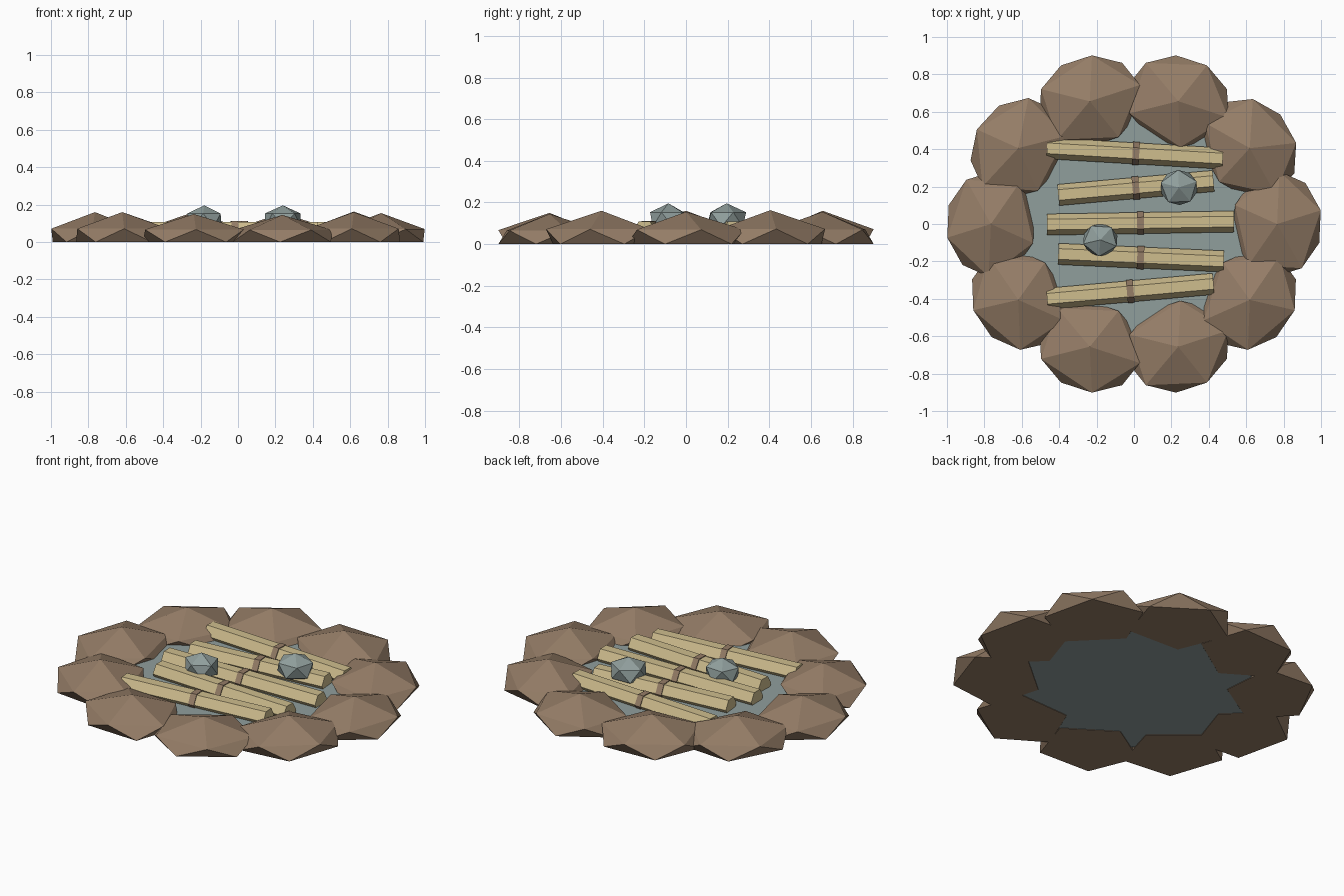
import bpy
import bmesh
from math import radians, cos, sin, atan2, hypot
from mathutils import Matrix, Vector

if "Cube" in bpy.data.objects:
    bpy.data.objects.remove(bpy.data.objects["Cube"], do_unlink=True)


def make_material(name, rgb):
    mat = bpy.data.materials.new(name)
    mat.use_nodes = True
    color = (*rgb, 1.0)
    mat.diffuse_color = color
    mat.node_tree.nodes["Principled BSDF"].inputs["Base Color"].default_value = color
    return mat


brown = make_material("earth_brown", (0.30, 0.205, 0.135))
straw = make_material("straw_yellow", (0.62, 0.51, 0.27))
grey = make_material("blue_grey", (0.28, 0.345, 0.335))


def finish(name, bm, mat):
    bmesh.ops.recalc_face_normals(bm, faces=bm.faces)
    mesh = bpy.data.meshes.new(name)
    bm.to_mesh(mesh)
    bm.free()
    mesh.materials.append(mat)
    obj = bpy.data.objects.new(name, mesh)
    bpy.context.collection.objects.link(obj)
    return obj


def boulder(name, mat, center, size, turn, heading=0.0, flat_base=False):
    """Low-poly boulder; heading turns the stretched shape, turn spins its facets."""
    bm = bmesh.new()
    bmesh.ops.create_icosphere(bm, subdivisions=1, radius=1.0)
    if flat_base:
        for v in bm.verts:
            v.co.z = max(v.co.z, 0.0)
    shape = (Matrix.Translation(center)
             @ Matrix.Rotation(heading, 4, "Z")
             @ Matrix.Diagonal((*size, 1.0))
             @ Matrix.Rotation(radians(turn), 4, "Z"))
    bm.transform(shape)
    return finish(name, bm, mat)


def prism(name, mat, center, radius, length, yaw):
    """Hexagonal bar lying flat, with a flat side on top."""
    bm = bmesh.new()
    bmesh.ops.create_cone(bm, cap_ends=True, segments=6, radius1=radius,
                          radius2=radius, depth=length)
    lay = Matrix.Rotation(radians(90), 4, "Y")
    # Put a corner of the hexagon toward the side, so a flat faces up
    corner = max((lay @ v.co for v in bm.verts), key=lambda c: c.y)
    spin = Matrix.Rotation(-atan2(corner.z, corner.y), 4, "X")
    bm.transform(Matrix.Translation(center) @ Matrix.Rotation(yaw, 4, "Z") @ spin @ lay)
    return finish(name, bm, mat)


# Shallow pool floor
bm = bmesh.new()
bmesh.ops.create_cone(bm, cap_ends=True, segments=20, radius1=1.0, radius2=1.0, depth=1.0)
bm.transform(Matrix.Translation((0, 0, 0.021)) @ Matrix.Diagonal((0.68, 0.62, 0.038, 1.0)))
finish("pool_floor", bm, grey)

# Ring of earth boulders, stretched along the rim
facet_turns = [15, -26, -18, -18, 10, 15, -20, 18, 18, 20]
heights = [0.155, 0.163, 0.155, 0.16, 0.16, 0.16, 0.16, 0.15, 0.145, 0.16]
for i, (turn, height) in enumerate(zip(facet_turns, heights)):
    angle = radians(36 * i)
    boulder(f"rim_boulder_{i + 1}", brown,
            (0.765 * cos(angle), 0.69 * sin(angle), 0.0),
            (0.27, 0.315, height), turn, angle, flat_base=True)

# Straw bundles: start and end in plan, and where the tie sits
bundles = [
    ((-0.465, 0.405), (0.475, 0.35), 0.01),
    ((-0.405, 0.155), (0.425, 0.23), 0.01),
    ((-0.465, -0.003), (0.535, 0.013), 0.035),
    ((-0.405, -0.16), (0.48, -0.20), 0.035),
    ((-0.465, -0.40), (0.425, -0.32), -0.02),
]
for i, (a, b, tie_x) in enumerate(bundles):
    dx, dy = b[0] - a[0], b[1] - a[1]
    yaw = atan2(dy, dx)
    middle = Vector(((a[0] + b[0]) / 2, (a[1] + b[1]) / 2, 0.058))
    prism(f"straw_bundle_{i + 1}", straw, middle, 0.057, hypot(dx, dy), yaw)
    tie_y = a[1] + dy * (tie_x - a[0]) / dx
    prism(f"bundle_tie_{i + 1}", brown, (tie_x, tie_y, 0.058), 0.062, 0.036, yaw)

# Two stones resting on the bundles
boulder("stone_right", grey, (0.24, 0.195, 0.118), (0.112, 0.105, 0.078), 20)
boulder("stone_left", grey, (-0.18, -0.085, 0.118), (0.105, 0.098, 0.078), 50)
